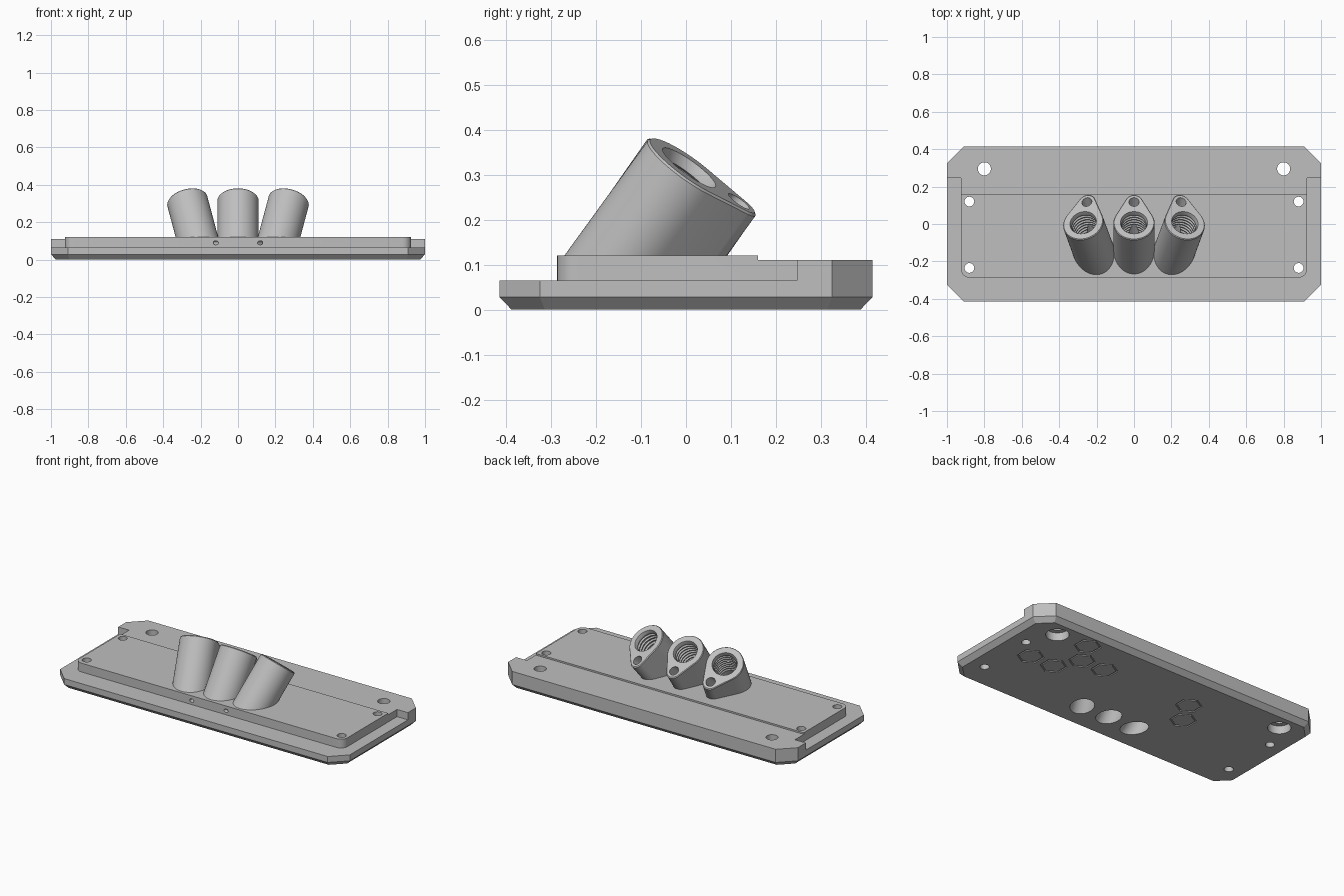
import bpy, bmesh
from math import sin, cos, pi, acos, radians
from mathutils import Matrix, Vector

cube = bpy.data.objects.get("Cube")
if cube:
    bpy.data.objects.remove(cube)

grey = bpy.data.materials.new("plain_grey")
grey.use_nodes = True
GREY = (0.52, 0.52, 0.52, 1)
grey.diffuse_color = GREY
grey.node_tree.nodes["Principled BSDF"].inputs["Base Color"].default_value = GREY


def loft(bm, loops):
    """Skin a stack of equal-length loops and cap both ends."""
    rings = [[bm.verts.new(p) for p in loop] for loop in loops]
    n = len(rings[0])
    for a, b in zip(rings, rings[1:]):
        for i in range(n):
            j = (i + 1) % n
            bm.faces.new((a[i], a[j], b[j], b[i]))
    bm.faces.new(rings[0][::-1])
    bm.faces.new(rings[-1])
    return rings


def prism(bm, outline, z0, z1):
    return loft(bm, [[(x, y, z) for x, y in outline] for z in (z0, z1)])


def circle(r, n=32, x=0, y=0, turn=0):
    return [(x + r * cos(turn + 2 * pi * i / n), y + r * sin(turn + 2 * pi * i / n))
            for i in range(n)]


def make(name, bm, matrix=None):
    if matrix:
        bm.transform(matrix)
    bmesh.ops.recalc_face_normals(bm, faces=bm.faces)
    mesh = bpy.data.meshes.new(name)
    bm.to_mesh(mesh)
    bm.free()
    mesh.materials.append(grey)
    ob = bpy.data.objects.new(name, mesh)
    bpy.context.collection.objects.link(ob)
    return ob


def carve(ob, cutters):
    """Subtract the cutters and bake the result."""
    for c in cutters:
        m = ob.modifiers.new("cut", "BOOLEAN")
        m.operation, m.solver, m.object = "DIFFERENCE", "EXACT", c
    bpy.context.view_layer.update()
    dg = bpy.context.evaluated_depsgraph_get()
    mesh = bpy.data.meshes.new_from_object(ob.evaluated_get(dg))
    ob.modifiers.clear()
    ob.data = mesh
    bpy.ops.object.select_all(action="DESELECT")
    ob.select_set(True)
    bpy.context.view_layer.objects.active = ob
    bpy.ops.object.shade_smooth_by_angle(angle=radians(30))


# Base plate: octagon with a chamfered underside
def octagon(inset, z):
    x, y, c = 1 - inset, 0.415 - inset, 0.09 - 0.586 * inset
    return [(x - c, -y, z), (x, c - y, z), (x, y - c, z), (x - c, y, z),
            (c - x, y, z), (-x, y - c, z), (-x, c - y, z), (c - x, -y, z)]


bm = bmesh.new()
loft(bm, [octagon(0.027, 0), octagon(0, 0.028), octagon(0, 0.12)])
plate = make("mounting_plate", bm)

# Ledge around the front and sides of the raised panel
R = 0.045
corner = [(R * cos(t * pi / 12), R * sin(t * pi / 12)) for t in range(7)]
px, py = 0.925, -0.287
left_arc = [(-px + R - x, py + R - y) for x, y in corner]
right_arc = [(-x, y) for x, y in reversed(left_arc)]
outline = ([(-1.2, 0.247), (-px, 0.247)] + left_arc + right_arc
           + [(px, 0.247), (1.2, 0.247), (1.2, -0.6), (-1.2, -0.6)])
bm = bmesh.new()
prism(bm, outline, 0.065, 0.3)
ledge = make("ledge_cutter", bm)

# Slightly lower strip along the rear
bm = bmesh.new()
prism(bm, [(-1.2, 0.16), (1.2, 0.16), (1.2, 0.6), (-1.2, 0.6)], 0.11, 0.3)
strip = make("rear_strip_cutter", bm)

# Screw holes, with counterbores under the rear pair
bm = bmesh.new()
for s in (-1, 1):
    for y in (0.12, -0.235):
        prism(bm, circle(0.026, x=s * 0.88, y=y), -0.1, 0.3)
    loft(bm, [[(x, y, z) for x, y in circle(r, x=s * 0.8, y=0.295)]
              for r, z in ((0.065, -0.1), (0.065, 0.05), (0.035, 0.05), (0.035, 0.3))])
    # Pin holes in the panel's front wall
    pin = prism(bm, circle(0.011, 16), -0.04, 0.04)
    bmesh.ops.transform(bm, verts=pin[0] + pin[1],
                        matrix=Matrix.Translation((s * 0.118, -0.287, 0.09))
                        @ Matrix.Rotation(radians(-s * 40), 4, "Z")
                        @ Matrix.Rotation(radians(90), 4, "X"))
holes = make("hole_cutter", bm)

# Honeycomb outlines engraved in the underside
bm = bmesh.new()
for x, y in ((0.59, 0.305), (0.51, 0.162), (0.35, 0.162), (0.595, 0.018),
             (0.76, 0.018), (-0.26, 0.162), (-0.34, 0.018)):
    rings = []
    for r in (0.076, 0.066):
        pts = circle(r, 6, x, y, pi / 6)
        rings.append([[bm.verts.new((*p, z)) for p in pts] for z in (-0.02, 0.006)])
    (a, b), (c, d) = rings
    for i in range(6):
        j = (i + 1) % 6
        for u, v in ((a, b), (b, d), (d, c), (c, a)):
            bm.faces.new((u[i], u[j], v[j], v[i]))
hexes = make("honeycomb_cutter", bm)

# Tilted teardrop tubes, each with a threaded bore and a narrow side channel
BIG, SMALL, GAP = 0.11, 0.045, 0.139
a = acos((BIG - SMALL) / GAP)
tear = []
for r, y, t0, t1, n in ((BIG, 0, a, 2 * pi - a, 40), (SMALL, GAP, -a, a, 16)):
    for i in range(n + 1):
        t = t0 + (t1 - t0) * i / n
        tear.append((-r * sin(t), y + r * cos(t)))

thread = [(0.066, -0.7), (0.066, -0.2)]
for i in range(8):
    z = -0.19 + i * 0.022
    thread += [(0.074, z), (0.074, z + 0.006), (0.066, z + 0.011), (0.066, z + 0.016)]
thread += [(0.073, 0.002), (0.073, 0.1)]

tubes, cutters = [], []
for name, s in (("right", -1), ("middle", 0), ("left", 1)):
    place = (Matrix.Translation((s * 0.272, 0.007, 0.32 - 0.004 * abs(s)))
             @ Matrix.Rotation(radians(15 * s), 4, "Y")
             @ Matrix.Rotation(radians(-35), 4, "X"))
    bm = bmesh.new()
    loft(bm, [[(x * k, y * k, z) for x, y in tear]
              for k, z in ((1, -0.6), (1, -0.005), (0.965, 0))])
    bm.transform(place)
    cut = bmesh.ops.bisect_plane(bm, geom=bm.verts[:] + bm.edges[:] + bm.faces[:],
                                 plane_co=(0, 0, 0.108), plane_no=(0, 0, 1), clear_inner=True)
    bmesh.ops.holes_fill(bm, edges=[e for e in bm.edges if e.is_boundary])
    tubes.append(make(name + "_tube", bm))

    bm = bmesh.new()
    loft(bm, [[(x, y, z) for x, y in circle(r, 40)] for r, z in thread])
    bore = make(name + "_bore_cutter", bm, place)
    bm = bmesh.new()
    prism(bm, circle(0.027, 24), -0.27, 0.05)
    channel = make(name + "_channel_cutter", bm, place @ Matrix.Translation((0, GAP - 0.004, 0))
                   @ Matrix.Rotation(radians(-18), 4, "X"))
    cutters.append((bore, channel))

# Carve everything, then discard the cutters
bores = [c for pair in cutters for c in pair]
carve(plate, [ledge, strip, holes, hexes] + bores)
for tube, pair in zip(tubes, cutters):
    carve(tube, pair)
for c in [ledge, strip, holes, hexes] + bores:
    bpy.data.objects.remove(c)
